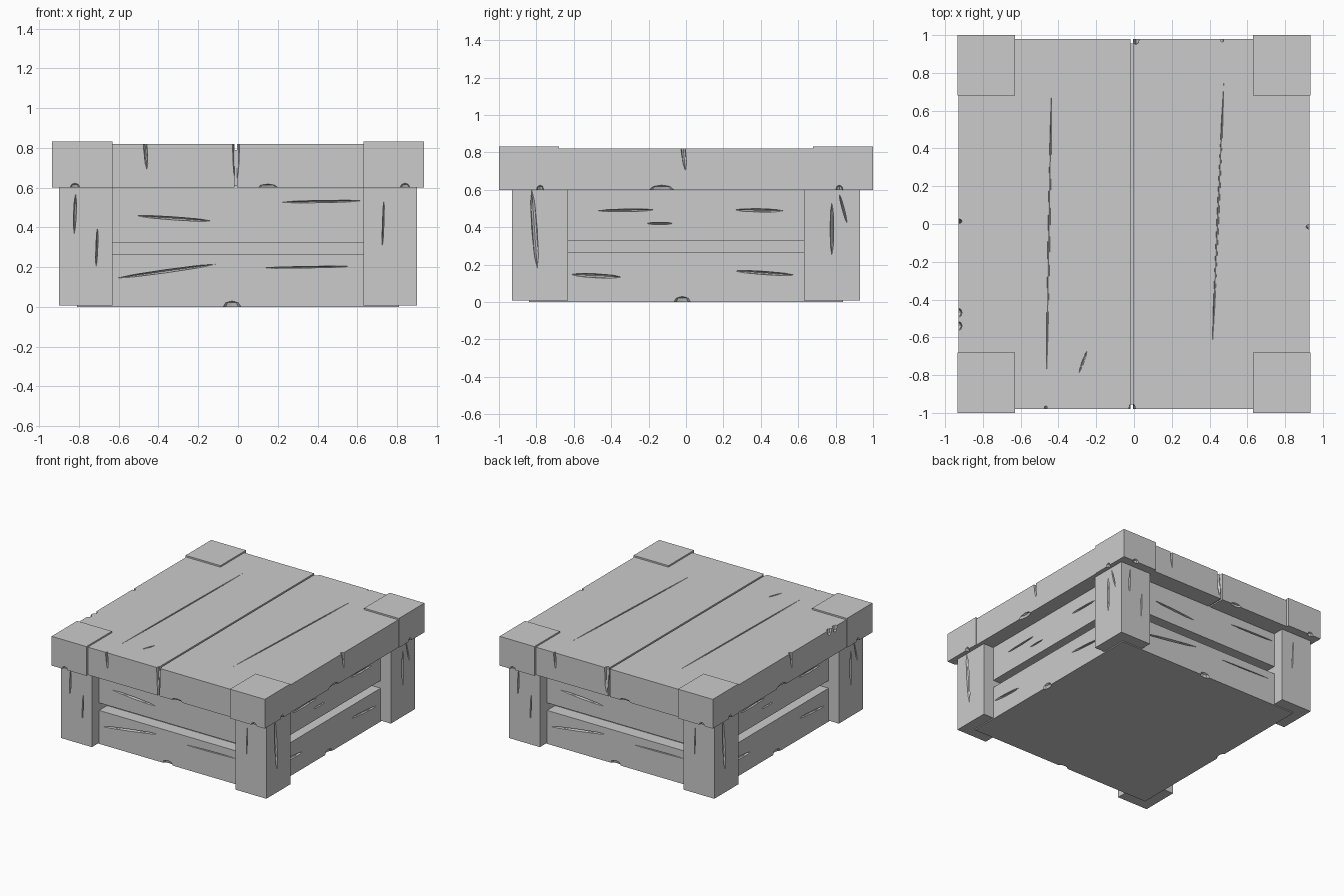
import bpy, bmesh
from math import radians
from mathutils import Matrix, Vector

old = bpy.data.objects.get("Cube")
if old:
    bpy.data.objects.remove(old)

grey = bpy.data.materials.new("plain_grey")
grey.use_nodes = True
grey.diffuse_color = (0.6, 0.6, 0.6, 1)
grey.node_tree.nodes["Principled BSDF"].inputs["Base Color"].default_value = (0.6, 0.6, 0.6, 1)


def make_object(name, bm):
    mesh = bpy.data.meshes.new(name)
    bm.to_mesh(mesh)
    bm.free()
    mesh.materials.append(grey)
    obj = bpy.data.objects.new(name, mesh)
    bpy.context.collection.objects.link(obj)
    return obj


def box(name, low, high):
    low, high = Vector(low), Vector(high)
    bm = bmesh.new()
    place = Matrix.Translation((low + high) / 2) @ Matrix.Diagonal((*(high - low), 1))
    bmesh.ops.create_cube(bm, size=1, matrix=place)
    return make_object(name, bm)


def slab(name, x, y, bottom, top):
    return box(name, (-x, -y, bottom), (x, y, top))


# Crate walls: two plank rings around a recessed core
slab("wall_core", 0.71, 0.74, 0.02, 0.62)
carved = [
    slab("lower_planks", 0.81, 0.84, 0, 0.265),
    slab("upper_planks", 0.81, 0.84, 0.325, 0.61),
]

# Lid: two boards with a narrow seam over a core
slab("lid_core", 0.90, 0.955, 0.61, 0.79)
carved += [
    box("lid_board_right", (-0.93, -0.98, 0.6), (-0.018, 0.98, 0.82)),
    box("lid_board_left", (-0.004, -0.98, 0.6), (0.93, 0.98, 0.82)),
]

# Corner posts and the caps above them
for sx, side in ((-1, "right"), (1, "left")):
    for sy, end in ((-1, "front"), (1, "back")):
        for part, inner, outer, low, top in (
            ("post", (0.63, 0.63), (0.90, 0.93), 0.008, 0.61),
            ("cap", (0.63, 0.68), (0.935, 1.0), 0.6, 0.832),
        ):
            xs = sorted((sx * inner[0], sx * outer[0]))
            ys = sorted((sy * inner[1], sy * outer[1]))
            carved.append(box(f"{end}_{side}_{part}", (xs[0], ys[0], low), (xs[1], ys[1], top)))

# Cracks and chips: slim spindles carved out of the wood
cutter_mesh = bmesh.new()


def spindle(place, length, width, depth):
    size = Matrix.Diagonal((length / 2, depth, width / 2, 1))
    bmesh.ops.create_uvsphere(cutter_mesh, u_segments=8, v_segments=4, radius=1, matrix=place @ size)


def side_crack(turn, out, u, z, length, width, tilt=0, depth=0.02):
    place = (Matrix.Rotation(radians(turn), 4, "Z") @ Matrix.Translation((u, -out, z))
             @ Matrix.Rotation(radians(-tilt), 4, "Y"))
    spindle(place, length, width, depth)


for half_turn in (0, 180):
    # Front and back
    for u, z, length, width, tilt in (
        (-0.32, 0.445, 0.38, 0.016, -4), (0.42, 0.53, 0.4, 0.012, 1),
        (-0.36, 0.18, 0.5, 0.016, 8), (0.35, 0.2, 0.45, 0.008, 1),
    ):
        side_crack(half_turn, 0.84, u, z, length, width, tilt)
    for u, z, length, width in ((-0.82, 0.47, 0.2, 0.014), (-0.71, 0.3, 0.2, 0.01), (0.73, 0.42, 0.24, 0.008)):
        side_crack(half_turn, 0.93, u, z, length, width, 88)
    side_crack(half_turn, 0.98, -0.465, 0.79, 0.2, 0.018, 94)
    side_crack(half_turn, 0.98, -0.01, 0.82, 0.4, 0.036, 90, 0.03)
    side_crack(half_turn, 0.98, 0.15, 0.6, 0.1, 0.036)
    side_crack(half_turn, 0.84, -0.03, 0, 0.09, 0.06)
    for u in (-0.82, 0.84):
        side_crack(half_turn, 1.0, u, 0.6, 0.05, 0.045)
    # Left and right
    turn = half_turn + 90
    for u, z, length, width, tilt in (
        (-0.32, 0.49, 0.3, 0.015, 1), (0.39, 0.49, 0.26, 0.018, -1), (-0.14, 0.42, 0.14, 0.012, 0),
        (-0.48, 0.14, 0.27, 0.022, -3), (0.42, 0.155, 0.32, 0.018, -4),
    ):
        side_crack(turn, 0.81, u, z, length, width, tilt)
    side_crack(turn, 0.90, -0.81, 0.39, 0.42, 0.03, 94)
    side_crack(turn, 0.90, 0.78, 0.39, 0.28, 0.02, 90)
    side_crack(turn, 0.90, 0.84, 0.5, 0.16, 0.012, 105)
    side_crack(turn, 0.93, -0.015, 0.82, 0.24, 0.025, 96)
    side_crack(turn, 0.93, -0.13, 0.6, 0.13, 0.05)
    side_crack(turn, 0.81, -0.02, 0, 0.09, 0.06)
    for u in (-0.78, 0.82):
        side_crack(turn, 0.935, u, 0.6, 0.04, 0.05)

# Chips on the right lid edge
for y in (-0.47, -0.54):
    side_crack(270, 0.93, -y, 0.82, 0.05, 0.09)

# Long grain splits on top of the lid
for x, y, length, angle in ((-0.45, -0.05, 1.5, 89), (0.445, 0.05, 1.4, 87.5), (-0.27, -0.73, 0.12, 70)):
    spindle(Matrix.Translation((x, y, 0.82)) @ Matrix.Rotation(radians(angle), 4, "Z")
            @ Matrix.Rotation(radians(90), 4, "X"), length, 0.012, 0.01)

cutter = make_object("crack_cutter", cutter_mesh)
cutter.hide_render = True
for part in carved:
    cut = part.modifiers.new("cracks", "BOOLEAN")
    cut.operation = "DIFFERENCE"
    cut.solver = "EXACT"
    cut.use_self = True
    cut.object = cutter
    bpy.context.view_layer.objects.active = part
    bpy.ops.object.modifier_apply(modifier=cut.name)
bpy.data.objects.remove(cutter)
